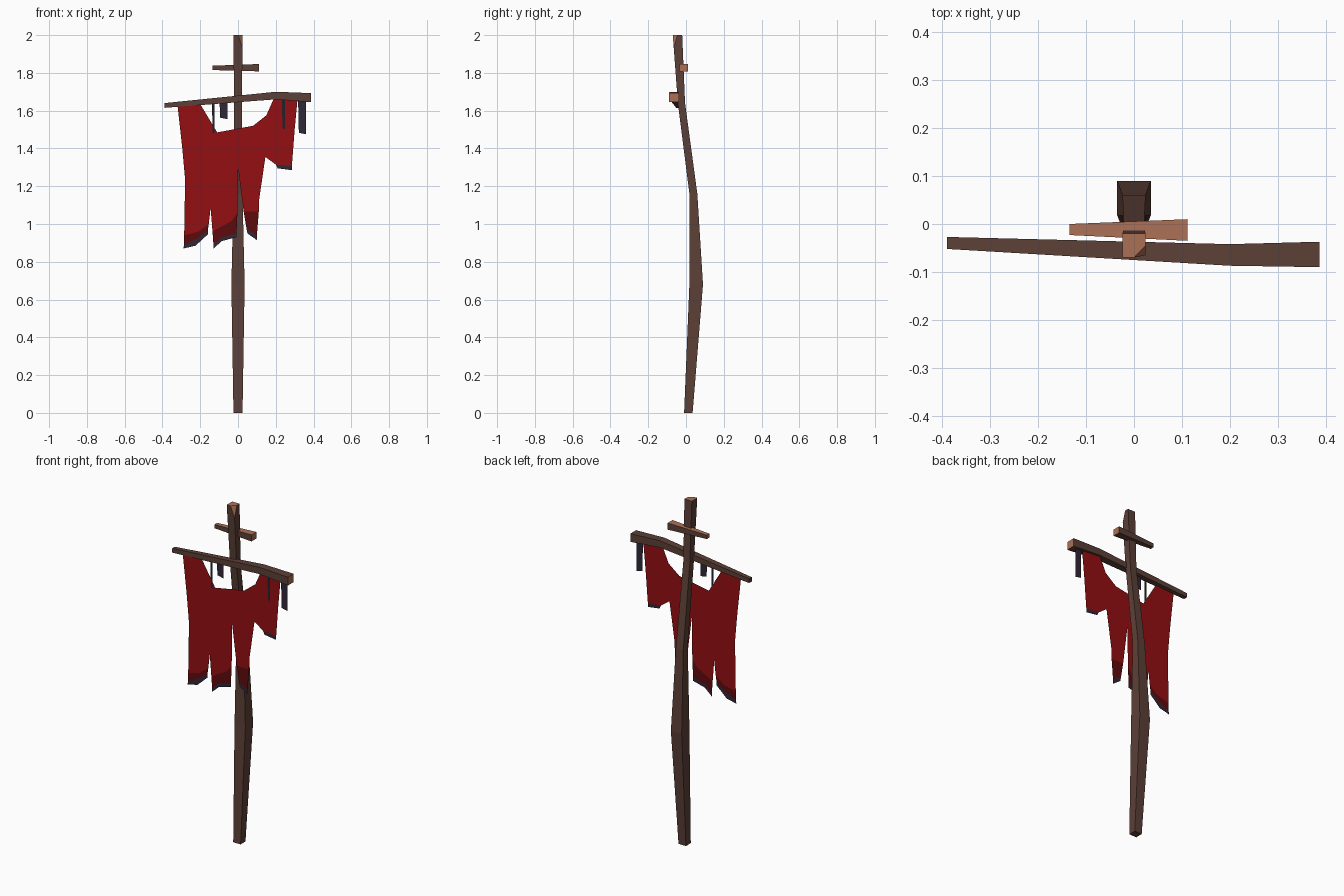
import bpy, bmesh
from mathutils import Vector

if "Cube" in bpy.data.objects:
    bpy.data.objects.remove(bpy.data.objects["Cube"])


def material(name, rgb):
    m = bpy.data.materials.new(name)
    m.diffuse_color = (*rgb, 1)
    m.use_nodes = True
    m.node_tree.nodes["Principled BSDF"].inputs["Base Color"].default_value = m.diffuse_color
    return m


BROWN = material("brown wood", (0.107, 0.051, 0.038))
TAN = material("cut wood", (0.413, 0.162, 0.091))
RED = material("red cloth", (0.296, 0.0045, 0.0056))
DARK_RED = material("dark red cloth", (0.114, 0.003, 0.0037))
CHARRED = material("charred cloth", (0.030, 0.020, 0.038))
CORD = material("dark cord", (0.016, 0.015, 0.026))


def finish(name, bm, mats):
    me = bpy.data.meshes.new(name)
    bm.to_mesh(me)
    bm.free()
    for m in mats:
        me.materials.append(m)
    ob = bpy.data.objects.new(name, me)
    bpy.context.collection.objects.link(ob)
    return ob


def loft(rings):
    """Closed four-sided beam through rings of corner points."""
    bm = bmesh.new()
    vs = [[bm.verts.new(p) for p in ring] for ring in rings]
    for a, b in zip(vs, vs[1:]):
        for i in range(4):
            j = (i + 1) % 4
            bm.faces.new((a[i], a[j], b[j], b[i]))
    bm.faces.new(vs[0])
    bm.faces.new(vs[-1])
    bmesh.ops.recalc_face_normals(bm, faces=bm.faces)
    return bm


def paint(bm, rule):
    bm.normal_update()
    for f in bm.faces:
        f.material_index = 1 if rule(f) else 0


def beam_x(sections):
    """Horizontal beam; sections are (x, y0, y1, z0, z1)."""
    return loft([[(x, y0, z0), (x, y1, z0), (x, y1, z1), (x, y0, z1)]
                 for x, y0, y1, z0, z1 in sections])


# Bent pole: (z, front y, back y, half width)
pole = loft([[(-h, y0, z), (h, y0, z), (h, y1, z), (-h, y1, z)]
             for z, y0, y1, h in [(0, -.01, .035, .024), (.68, .018, .09, .035),
                                  (1.16, .018, .06, .024), (1.64, -.043, -.005, .021),
                                  (2, -.07, -.02, .024)]])
# Chipped front right corner at the pole top
a, b, c = Vector((0, -.07, 2)), Vector((.024, -.045, 2)), Vector((.024, -.066, 1.93))
n = (b - a).cross(c - a)
if n.x < 0:
    n = -n
cut = bmesh.ops.bisect_plane(pole, geom=pole.verts[:] + pole.edges[:] + pole.faces[:],
                             plane_co=a, plane_no=n, clear_outer=True)
bmesh.ops.holes_fill(pole, edges=[e for e in pole.edges if e.is_boundary], sides=0)
bmesh.ops.recalc_face_normals(pole, faces=pole.faces)
paint(pole, lambda f: f.calc_center_median().z > 1.93)
finish("pole", pole, [BROWN, TAN])

# Bent crossbar holding the banner
bar = beam_x([(-.39, -.052, -.027, 1.615, 1.64), (.2, -.087, -.042, 1.66, 1.70),
              (.387, -.09, -.037, 1.645, 1.693)])
paint(bar, lambda f: f.normal.x > .8)
finish("crossbar", bar, [BROWN, TAN])

# Small upper crosspiece
piece = beam_x([(-.135, -.023, 0, 1.815, 1.838), (.112, -.035, .01, 1.808, 1.847)])
paint(piece, lambda f: f.normal.z > .8 or abs(f.normal.x) > .8)
finish("upper_crosspiece", piece, [BROWN, TAN])


def sheet(name, polys, y, mats):
    """Flat cloth: polys are (material index, [(x, z), ...]) facing the front."""
    bm = bmesh.new()
    for idx, pts in polys:
        f = bm.faces.new([bm.verts.new((x, y, z)) for x, z in pts])
        f.normal_update()
        if f.normal.y > 0:
            f.normal_flip()
        f.material_index = idx
    bmesh.ops.triangulate(bm, faces=[f for f in bm.faces if len(f.verts) > 4])
    bmesh.ops.remove_doubles(bm, verts=bm.verts, dist=.0005)
    return finish(name, bm, mats)


# Torn hems, each a stack of lines: red edge, dark red edge, charred edge
hems = [
    [[(-.285, .94), (-.21, .96), (-.155, 1.0)],
     [(-.285, .89), (-.22, .92), (-.16, .965)],
     [(-.29, .87), (-.225, .885), (-.16, .945)]],
    [[(-.135, .96), (-.035, 1.015), (-.003, 1.06)],
     [(-.13, .89), (-.085, .93), (-.008, .95)],
     [(-.13, .87), (-.085, .91), (-.008, .93)]],
    [[(.03, 1.065), (.11, 1.065)], [(.045, .975), (.10, .94)], [(.05, .95), (.10, .915)]],
]
tip = [[(.20, 1.315), (.285, 1.305)], [(.21, 1.295), (.285, 1.285)]]
# Red body outline, clockwise from the top left, reusing the hem lines
body = [(-.32, 1.625), (-.20, 1.635), (-.11, 1.485), (.08, 1.52), (.15, 1.575),
        (.19, 1.665), (.315, 1.66), (.30, 1.50)]
body += tip[0][::-1] + [(.145, 1.355), (.112, 1.13)] + hems[2][0][::-1] + [(0, 1.30)]
body += hems[1][0][::-1] + [(-.145, 1.085)] + hems[0][0][::-1] + [(-.28, 1.235), (-.295, 1.40)]
polys = [(0, body), (2, tip[0] + tip[1][::-1])]
for lines in hems:
    for k in (0, 1):
        up, low = lines[k], lines[k + 1]
        for i in range(len(up) - 1):
            polys.append((k + 1, [up[i], up[i + 1], low[i + 1], low[i]]))
sheet("banner", polys, -.054, [RED, DARK_RED, CHARRED])

# Hanging cords and cloth scraps: (x0, x1, top z, bottom z)
for name, y, mat, strips in [
        ("cord", -.059, CORD, [(-.138, -.124, 1.64, 1.475), (.232, .248, 1.67, 1.50)]),
        ("cloth_scrap", -.056, CHARRED, [(-.098, -.055, 1.65, 1.555), (.318, .36, 1.66, 1.475)])]:
    for i, (x0, x1, top, low) in enumerate(strips):
        sheet(f"{name}_{i + 1}", [(0, [(x0, top), (x1, top), (x1, low), (x0 + .004, low + .008)])],
              y, [mat])
